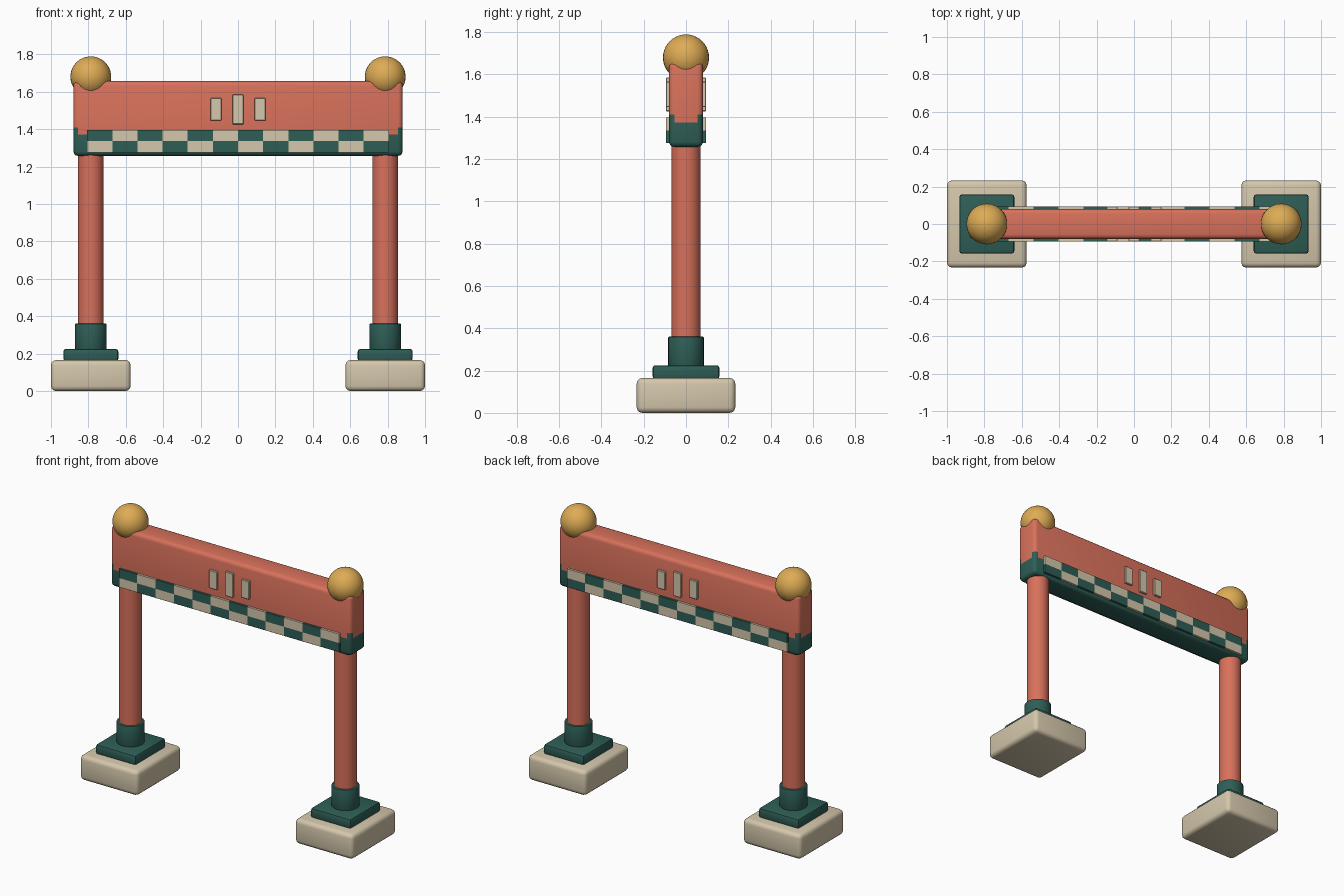
import bpy, bmesh, math
from mathutils import Vector

if "Cube" in bpy.data.objects:
    bpy.data.objects.remove(bpy.data.objects["Cube"])


def material(name, rgb):
    m = bpy.data.materials.new(name)
    m.diffuse_color = (*rgb, 1)
    m.use_nodes = True
    m.node_tree.nodes["Principled BSDF"].inputs["Base Color"].default_value = m.diffuse_color
    return m


CORAL = material("coral", (0.69, 0.165, 0.105))
CREAM = material("cream", (0.66, 0.57, 0.41))
GREEN = material("dark green", (0.027, 0.112, 0.093))
GOLD = material("gold", (0.73, 0.41, 0.09))


def finish(bm, name, mats, smooth=True):
    me = bpy.data.meshes.new(name)
    bmesh.ops.recalc_face_normals(bm, faces=bm.faces)
    bm.to_mesh(me)
    bm.free()
    for m in mats:
        me.materials.append(m)
    ob = bpy.data.objects.new(name, me)
    bpy.context.collection.objects.link(ob)
    if smooth:
        bpy.ops.object.select_all(action='DESELECT')
        ob.select_set(True)
        bpy.context.view_layer.objects.active = ob
        bpy.ops.object.shade_smooth_by_angle(angle=math.radians(35))
    return ob


def box_mesh(x, y, z, bevel=0.0, segments=3):
    """Box from (min, max) pairs, with optional rounded edges."""
    bm = bmesh.new()
    bmesh.ops.create_cube(bm, size=1)
    for v in bm.verts:
        v.co = Vector([r[0] + (c + 0.5) * (r[1] - r[0]) for c, r in zip(v.co, (x, y, z))])
    if bevel:
        bmesh.ops.bevel(bm, geom=bm.edges[:], offset=bevel, segments=segments,
                        profile=0.5, affect='EDGES')
    return bm


def cylinder(name, x, r, z0, z1, mat, bevel=0.0):
    bm = bmesh.new()
    bmesh.ops.create_cone(bm, cap_ends=True, segments=32, radius1=r, radius2=r, depth=z1 - z0)
    bmesh.ops.translate(bm, vec=(x, 0, (z0 + z1) / 2), verts=bm.verts)
    if bevel:
        rim = [e for e in bm.edges if abs(e.verts[0].co.z - e.verts[1].co.z) < 1e-5]
        bmesh.ops.bevel(bm, geom=rim, offset=bevel, segments=2, profile=0.5, affect='EDGES')
    finish(bm, name, [mat])


# Posts with footings and finials
for s, side in ((-1, "left"), (1, "right")):
    cx = 0.787 * s
    finish(box_mesh((cx - 0.213, cx + 0.213), (-0.233, 0.233), (0, 0.165), 0.027),
           side + "_footing", [CREAM])
    finish(box_mesh((cx - 0.147, cx + 0.147), (-0.158, 0.158), (0.16, 0.225), 0.013, 2),
           side + "_plinth", [GREEN])
    cylinder(side + "_collar", cx, 0.084, 0.215, 0.36, GREEN, 0.004)
    cylinder(side + "_post", cx, 0.069, 0.34, 1.30, CORAL)
    bm = bmesh.new()
    bmesh.ops.create_uvsphere(bm, u_segments=32, v_segments=20, radius=0.109)
    bmesh.ops.translate(bm, vec=(cx, 0, 1.68), verts=bm.verts)
    finish(bm, side + "_finial_ball", [GOLD])

# Beam: rounded box, green below a line that steps up at the corners
bm = box_mesh((-0.88, 0.88), (-0.08, 0.08), (1.257, 1.657), 0.025)
for z in (1.372, 1.41):
    bmesh.ops.bisect_plane(bm, geom=bm.verts[:] + bm.edges[:] + bm.faces[:],
                           plane_co=(0, 0, z), plane_no=(0, 0, 1))
for f in bm.faces:
    c = f.calc_center_median()
    corner = abs(c.x) > 0.8551 and abs(c.y) > 0.0551
    f.material_index = 1 if c.z < (1.41 if corner else 1.372) else 0
finish(bm, "beam", [CORAL, GREEN])

# Details on both the front and back of the beam
W = 1.612 / 12
for s, side in ((-1, "front"), (1, "back")):
    y = sorted((s * 0.078, s * 0.0945))
    # Checker band: two rows of twelve tiles
    band = bmesh.new()
    for row in range(2):
        for col in range(12):
            x0, z0 = -0.806 + col * W, 1.276 + row * 0.06
            vs = [band.verts.new((x0 + a * W, y[b], z0 + c * 0.06))
                  for a in (0, 1) for b in (0, 1) for c in (0, 1)]
            for q in ((0, 1, 3, 2), (4, 6, 7, 5), (0, 4, 5, 1),
                      (2, 3, 7, 6), (0, 2, 6, 4), (1, 5, 7, 3)):
                band.faces.new([vs[i] for i in q]).material_index = (row + col) % 2
    finish(band, side + "_checker_band", [CREAM, GREEN], False)
    # Three upright bars
    for i, h in ((-1, 0.06), (0, 0.08), (1, 0.06)):
        x = 0.118 * i
        finish(box_mesh((x - 0.029, x + 0.029), y, (1.506 - h, 1.506 + h), 0.003, 1),
               f"{side}_bar_{i + 2}", [CREAM], False)
